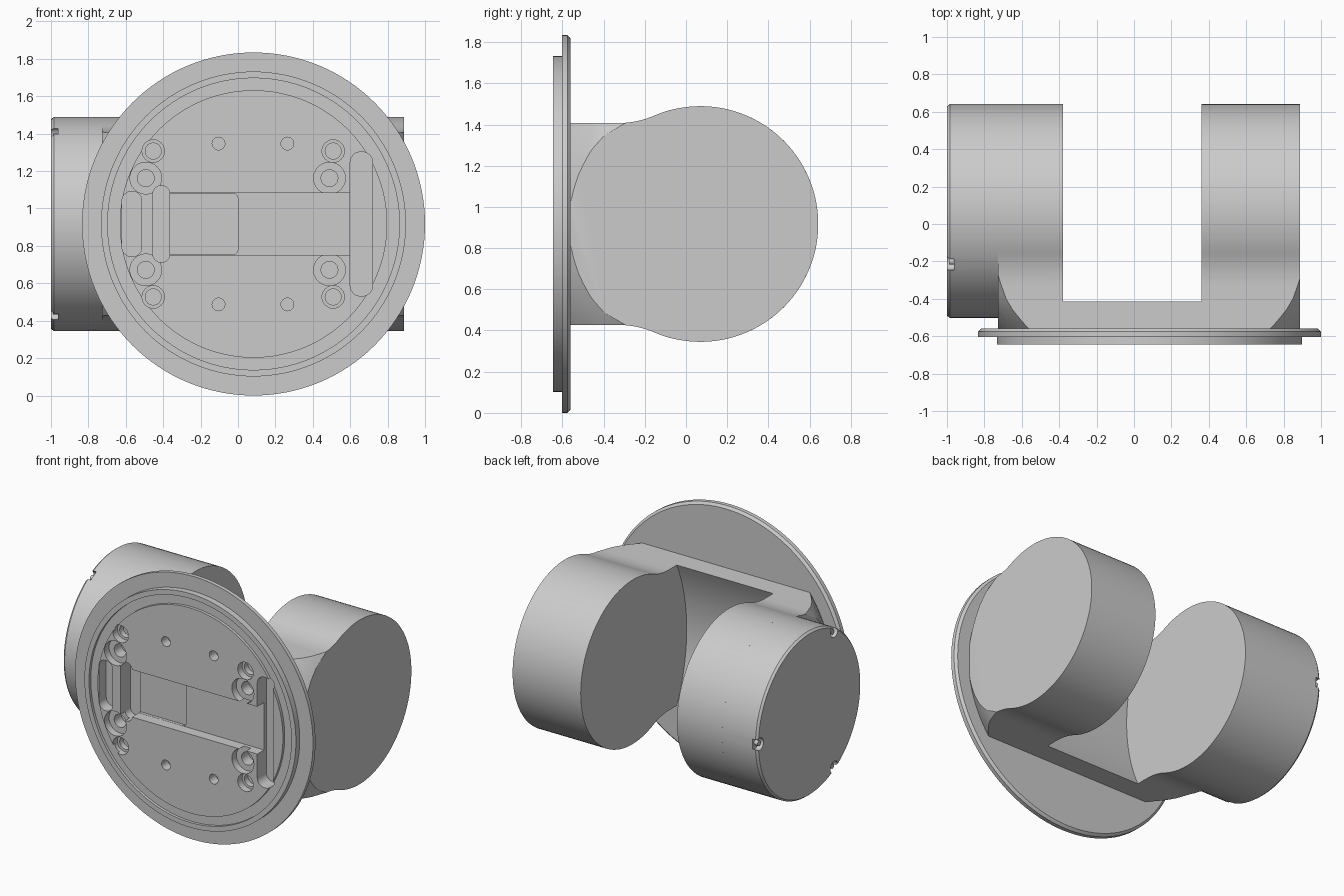
import bpy, bmesh
from math import sin, cos, pi, atan2, radians, sqrt

if "Cube" in bpy.data.objects:
    bpy.data.objects.remove(bpy.data.objects["Cube"], do_unlink=True)

CX, CZ = 0.083, 0.917      # axis of the round plate
DY, DR = 0.07, 0.572       # drum axis (y) and radius

grey = bpy.data.materials.new("plain grey")
grey.use_nodes = True
grey.diffuse_color = (0.6, 0.6, 0.6, 1)
grey.node_tree.nodes["Principled BSDF"].inputs["Base Color"].default_value = (0.6, 0.6, 0.6, 1)


def finish(name, bm):
    bmesh.ops.recalc_face_normals(bm, faces=bm.faces)
    mesh = bpy.data.meshes.new(name)
    bm.to_mesh(mesh)
    bm.free()
    mesh.materials.append(grey)
    ob = bpy.data.objects.new(name, mesh)
    bpy.context.collection.objects.link(ob)
    return ob


def prism(name, outline, axis, a, b):
    """Extrude a 2D outline along x (outline is y,z) or y (outline is x,z)."""
    bm = bmesh.new()
    place = (lambda p, t: (t, p[0], p[1])) if axis == "x" else (lambda p, t: (p[0], t, p[1]))
    lo = [bm.verts.new(place(p, a)) for p in outline]
    hi = [bm.verts.new(place(p, b)) for p in outline]
    bm.faces.new(lo)
    bm.faces.new(hi)
    n = len(lo)
    for i in range(n):
        j = (i + 1) % n
        bm.faces.new((lo[i], lo[j], hi[j], hi[i]))
    return finish(name, bm)


def lathe(name, profile, axis, steps=128):
    """Closed solid of revolution from (radius, position) pairs."""
    bm = bmesh.new()
    rings = []
    for r, t in profile:
        ring = []
        for k in range(steps):
            c, s = r * cos(2 * pi * k / steps), r * sin(2 * pi * k / steps)
            co = (CX + c, t, CZ + s) if axis == "y" else (t, DY + c, CZ + s)
            ring.append(bm.verts.new(co))
        rings.append(ring)
    for p, q in zip(rings, rings[1:]):
        for k in range(steps):
            j = (k + 1) % steps
            bm.faces.new((p[k], p[j], q[j], q[k]))
    bm.faces.new(rings[0])
    bm.faces.new(rings[-1])
    return finish(name, bm)


def arc(cx, cy, r, a0, a1, n):
    return [(cx + r * cos(a0 + (a1 - a0) * i / n), cy + r * sin(a0 + (a1 - a0) * i / n))
            for i in range(n + 1)]


def rounded(x0, x1, z0, z1, r):
    pts = []
    for i, (x, z) in enumerate(((x1 - r, z1 - r), (x0 + r, z1 - r), (x0 + r, z0 + r), (x1 - r, z0 + r))):
        pts += arc(x, z, r, i * pi / 2, (i + 1) * pi / 2, 6)
    return pts


def circle(x, z, r):
    return arc(x, z, r, 0, 2 * pi * 23 / 24, 23)


def boolean(ob, cutter, op="DIFFERENCE"):
    cutter.hide_render = True
    mod = ob.modifiers.new("cut", "BOOLEAN")
    mod.operation, mod.object, mod.solver = op, cutter, "EXACT"
    bpy.context.view_layer.objects.active = ob
    bpy.ops.object.modifier_apply(modifier=mod.name)


def drop(ob):
    bpy.data.objects.remove(ob, do_unlink=True)


# Round plate with raised boss and ring groove
plate = lathe("mounting_plate", [
    (0.715, -0.645), (0.715, -0.625), (0.78, -0.625), (0.78, -0.645), (0.815, -0.645),
    (0.815, -0.603), (0.917, -0.603), (0.917, -0.575), (0.9, -0.56)], "y")

# Yoke: drum outline blended into a straight neck
half, start, fil = 0.49, -0.33, 0.444
dy = DY - start
ang = atan2(half + fil, -dy)
upper = [(-0.58, half)] + arc(start, half + fil, fil, -pi / 2, ang - pi, 12)
upper += arc(DY, 0, DR, ang, 0, 36)[1:]
outline = [(y, CZ + z) for y, z in upper] + [(y, CZ - z) for y, z in upper[-2::-1]]
yoke = prism("yoke", outline, "x", -0.727, 0.887)

# Trim the neck corners with a flared round form
flare = lathe("flare_trim", [(0.8, -0.65), (0.81, -0.56), (0.84, -0.52), (0.88, -0.46), (0.91, -0.4),
                             (0.94, -0.3), (0.97, -0.2), (1.0, -0.12), (1.2, 0), (1.2, 0.8)], "y")
boolean(yoke, flare, "INTERSECT")
drop(flare)

# Gap between the arms, with a hollow back wall
sag = 0.11
R = (half ** 2 + sag ** 2) / (2 * sag)
a = atan2(half, R - sag)
wall = arc(-0.415 - sag + R, CZ, R, pi - a, pi + a, 20)
gap = prism("gap", [(0.8, CZ + 0.8), (-0.415, CZ + 0.8)] + wall + [(-0.415, CZ - 0.8), (0.8, CZ - 0.8)],
            "x", -0.38, 0.362)
boolean(yoke, gap)
drop(gap)

# Long drum on the right-hand arm, with chamfered cap edge
drum = lathe("long_drum", [(DR - 0.012, -1.0), (DR, -0.985), (DR, -0.38)], "x", 96)

# Three locking notches around the cap, each with a small peg
for deg in (0, 120, 240):
    t = radians(deg)
    y, z = DY + (DR - 0.025) * cos(t), CZ + (DR - 0.025) * sin(t)
    notch = prism("notch", circle(y, z, 0.042), "x", -1.05, -0.962)
    boolean(drum, notch)
    drop(notch)
    prism("notch_peg", circle(y - 0.008 * cos(t), z - 0.008 * sin(t), 0.018), "x", -0.99, -0.95)

# Pockets in the front face: outline and floor position
FRONT = -0.645
pockets = [
    (rounded(-0.4, 0.66, CZ - 0.165, CZ + 0.165, 0.01), 0.075),
    (rounded(-0.42, 0.0, CZ - 0.164, CZ + 0.164, 0.03), 0.095),
    (rounded(-0.455, -0.365, CZ - 0.205, CZ + 0.205, 0.044), 0.11),
    (rounded(-0.62, -0.515, CZ - 0.175, CZ + 0.175, 0.05), 0.08),
    (rounded(0.6, 0.72, CZ - 0.385, CZ + 0.385, 0.055), 0.1),
]
# Screw holes, mirrored top and bottom
for s in (-1, 1):
    for x in (-0.453, 0.509):
        pockets.append((circle(x, CZ + s * 0.39, 0.06), 0.05))
        pockets.append((circle(x, CZ + s * 0.39, 0.043), 0.09))
    for x in (-0.493, 0.489):
        pockets.append((circle(x, CZ + s * 0.245, 0.085), 0.05))
        pockets.append((circle(x, CZ + s * 0.245, 0.045), 0.13))
    for x in (-0.104, 0.264):
        pockets.append((circle(x, CZ + s * 0.43, 0.034), 0.07))
for shape, depth in pockets:
    cutter = prism("pocket", shape, "y", FRONT - 0.1, FRONT + depth)
    boolean(plate, cutter)
    boolean(yoke, cutter)
    drop(cutter)

# Smooth curved walls, keep edges crisp
for ob in bpy.context.view_layer.objects:
    ob.select_set(ob.type == "MESH" and grey.name in ob.data.materials)
bpy.context.view_layer.objects.active = plate
bpy.ops.object.shade_smooth_by_angle(angle=radians(25))
